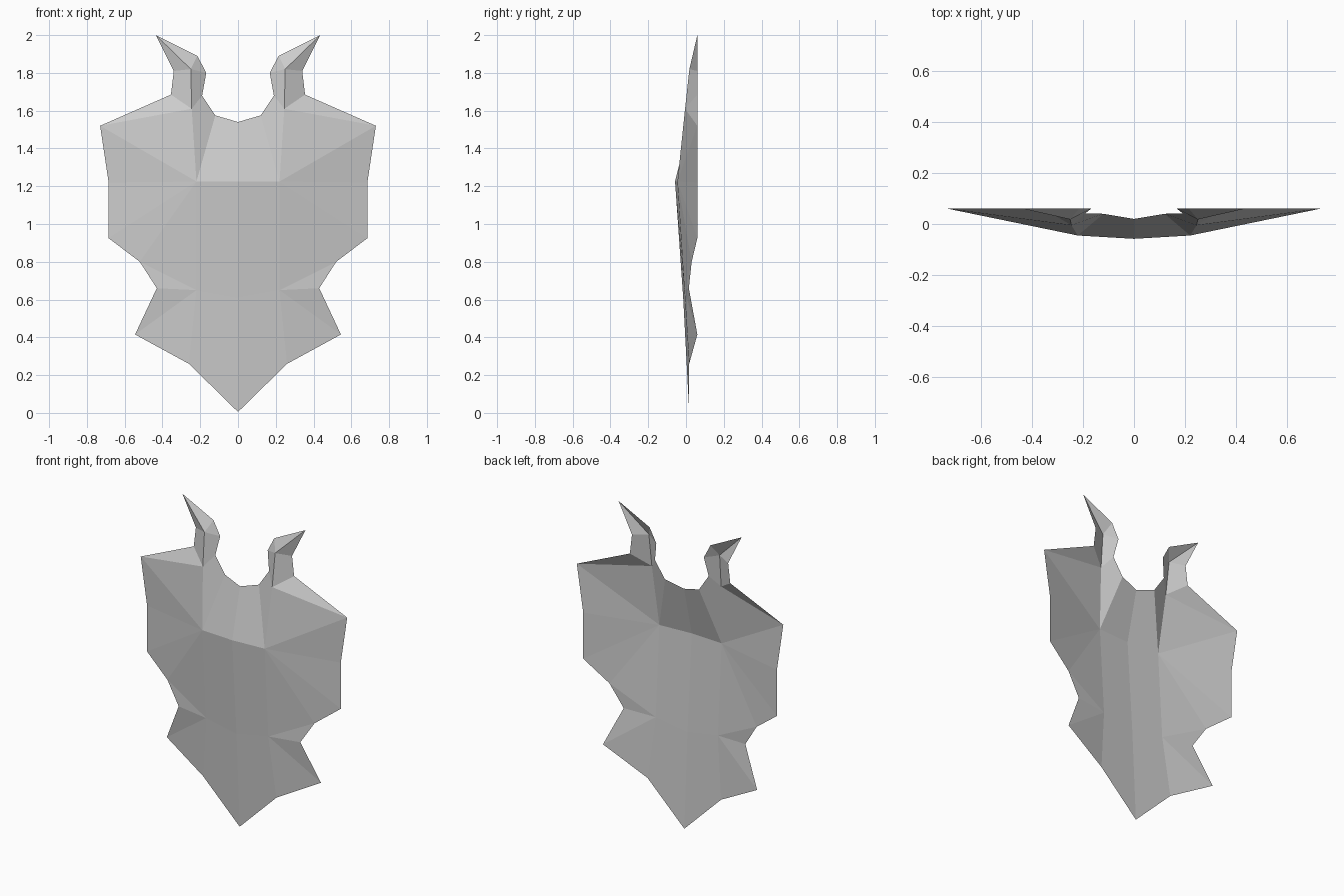
import bpy
import bmesh

cube = bpy.data.objects.get("Cube")
if cube:
    bpy.data.objects.remove(cube)

# Left half of the plate: named corner points (x, y, z)
POINTS = {
    # neckline and horn outline
    "neck_mid": (0, .02, 1.54), "neck": (.12, .04, 1.575),
    "horn_in": (.19, .042, 1.68), "horn_bend": (.168, .06, 1.80),
    "horn_top": (.215, .06, 1.89), "horn_tip": (.435, .06, 2.0),
    "horn_side": (.34, .06, 1.81), "horn_out": (.355, .06, 1.685),
    # shoulder, flank and lower point outline
    "shoulder": (.73, .06, 1.52), "armpit": (.685, .06, 1.22),
    "flank": (.685, .06, .925), "rib": (.52, .03, .80),
    "waist": (.43, .015, .66), "hip": (.545, .06, .415),
    "skirt": (.26, .017, .26), "tip": (0, .017, .005),
    # raised ridge points
    "horn_ridge": (.25, .018, 1.82), "collar": (.245, -.005, 1.61),
    "chest": (.22, -.045, 1.225), "chest_mid": (0, -.058, 1.225),
    "belly": (.22, -.008, .65), "belly_mid": (0, -.015, .61),
}

# Each ridge point fans out to a run of outline points
FANS = {
    "horn_ridge": ["horn_bend", "horn_top", "horn_tip", "horn_side"],
    "collar": ["horn_out", "shoulder"],
    "chest": ["collar", "shoulder", "armpit", "flank", "rib", "belly"],
    "belly": ["rib", "waist", "hip", "skirt"],
}

# Larger panels between the ridges
PANELS = [
    ["neck_mid", "neck", "chest", "chest_mid"],
    ["neck", "horn_in", "collar", "chest"],
    ["horn_in", "horn_bend", "horn_ridge", "collar"],
    ["horn_ridge", "horn_side", "horn_out", "collar"],
    ["chest_mid", "chest", "belly", "belly_mid"],
    ["belly_mid", "belly", "skirt", "tip"],
]

bm = bmesh.new()
verts = {name: bm.verts.new(co) for name, co in POINTS.items()}


def add_face(names):
    """Add one flat face, turned towards the front."""
    face = bm.faces.new([verts[n] for n in names])
    face.normal_update()
    if face.normal.y > 0:
        face.normal_flip()


for centre, rim in FANS.items():
    for a, b in zip(rim, rim[1:]):
        add_face([centre, a, b])
for panel in PANELS:
    add_face(panel)

mesh = bpy.data.meshes.new("horned_plate")
bm.to_mesh(mesh)
bm.free()
plate = bpy.data.objects.new("horned_plate", mesh)
bpy.context.collection.objects.link(plate)

# Right half
mirror = plate.modifiers.new("Mirror", "MIRROR")
mirror.use_axis[0] = True
mirror.use_clip = True
mirror.merge_threshold = 0.001

# Plain grey
grey = bpy.data.materials.new("light_grey")
grey.use_nodes = True
colour = (.6, .6, .6, 1)
grey.diffuse_color = colour
grey.node_tree.nodes["Principled BSDF"].inputs["Base Color"].default_value = colour
mesh.materials.append(grey)
